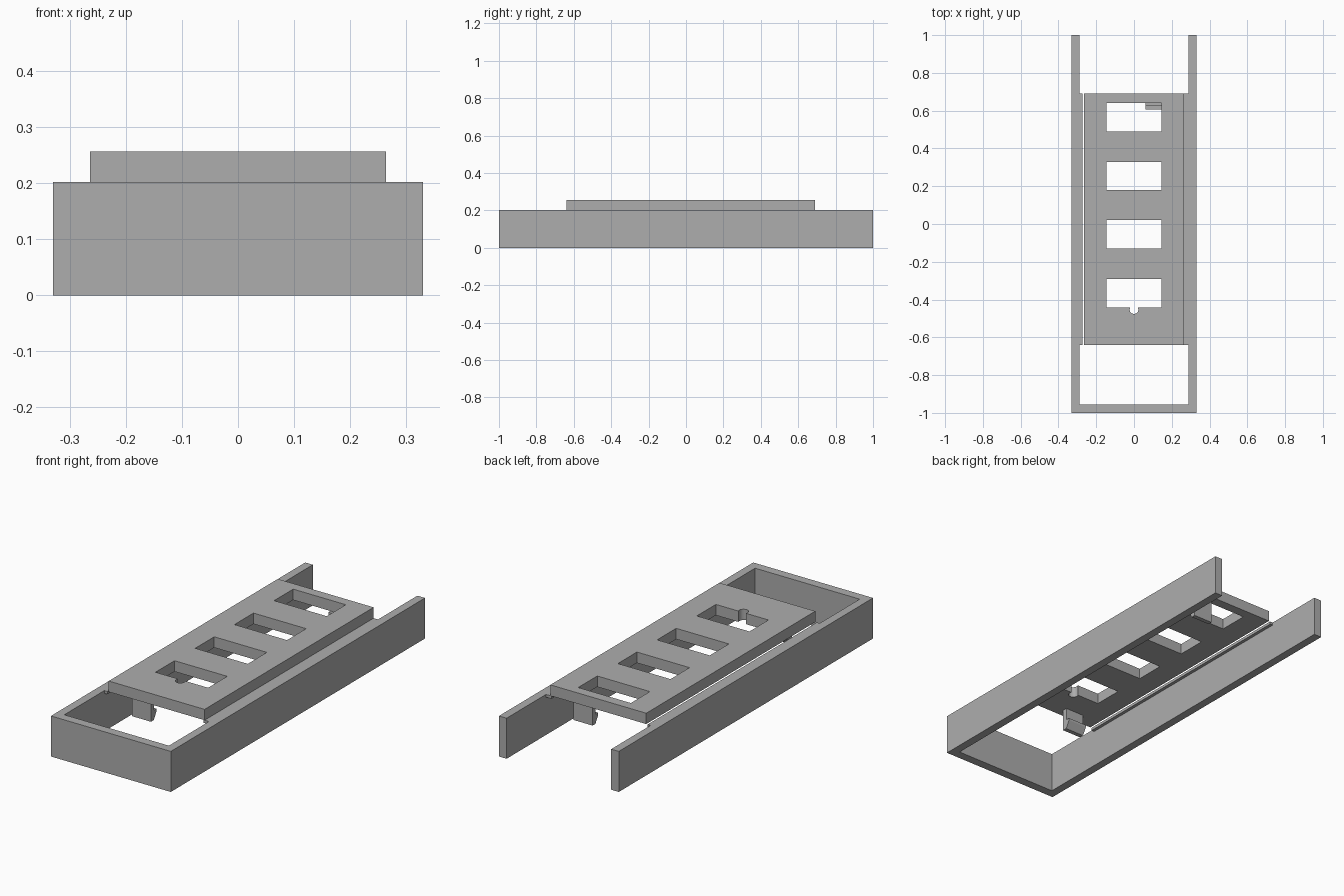
import bpy
import bmesh
import math
from mathutils import Matrix

cube = bpy.data.objects.get("Cube")
if cube:
    bpy.data.objects.remove(cube, do_unlink=True)

grey = bpy.data.materials.new("plain grey")
grey.use_nodes = True
colour = (0.42, 0.42, 0.42, 1)
grey.diffuse_color = colour
grey.node_tree.nodes["Principled BSDF"].inputs["Base Color"].default_value = colour


def rect(x0, x1, y0, y1):
    return [(x0, y0), (x1, y0), (x1, y1), (x0, y1)]


def extrude(name, outlines, low, high, matrix=Matrix()):
    """Fill closed outlines (inner ones become holes) and extrude from low to high."""
    curve = bpy.data.curves.new(name, "CURVE")
    curve.dimensions = "2D"
    curve.fill_mode = "BOTH"
    curve.extrude = (high - low) / 2
    for points in outlines:
        spline = curve.splines.new("POLY")
        spline.points.add(len(points) - 1)
        for p, (x, y) in zip(spline.points, points):
            p.co = (x, y, 0, 1)
        spline.use_cyclic_u = True
    helper = bpy.data.objects.new(name + " outline", curve)
    bpy.context.scene.collection.objects.link(helper)
    bpy.context.view_layer.update()
    evaluated = helper.evaluated_get(bpy.context.evaluated_depsgraph_get())
    mesh = bpy.data.meshes.new_from_object(evaluated)
    bpy.data.objects.remove(helper, do_unlink=True)
    mesh.transform(matrix @ Matrix.Translation((0, 0, (low + high) / 2)))

    bm = bmesh.new()
    bm.from_mesh(mesh)
    bmesh.ops.remove_doubles(bm, verts=bm.verts, dist=0.0001)
    bmesh.ops.recalc_face_normals(bm, faces=bm.faces)
    for face in bm.faces:
        face.smooth = False
        face.material_index = 0
    bm.to_mesh(mesh)
    bm.free()
    mesh.materials.clear()
    mesh.materials.append(grey)
    obj = bpy.data.objects.new(name, mesh)
    bpy.context.scene.collection.objects.link(obj)
    return obj


# U-shaped frame, open at the back
OUT, IN, TOP = 0.33, 0.288, 0.202
FRONT, BACK = -0.64, 0.69
extrude("frame", [[(-OUT, -1), (OUT, -1), (OUT, 1), (IN, 1),
                   (IN, -0.955), (-IN, -0.955), (-IN, 1), (-OUT, 1)]], 0, TOP)

# Thin ledges along the inner top edges of the frame
extrude("left_ledge", [rect(0.258, IN, FRONT, BACK)], TOP - 0.014, TOP)
extrude("right_ledge", [rect(-IN, -0.272, FRONT, BACK)], TOP - 0.014, TOP)

# Top plate with four windows, the front one with a round notch
W = 0.145
holes = [rect(-W, W, y - 0.075, y + 0.075) for y in (0.566, 0.254, -0.055, -0.367)]
notch = []
for i in range(17):
    a = math.radians(151 + i * 238 / 16)
    notch.append((0.023 * math.cos(a), -0.453 + 0.023 * math.sin(a)))
holes[3][1:1] = notch
extrude("top_plate", [rect(-0.264, 0.264, FRONT, BACK)] + holes, TOP, 0.256)

# Snap hooks under the plate: a side profile (y, z) swept along x
profile = [(0.649, TOP), (0.649, 0.092), (0.627, 0.092),
           (0.605, 0.128), (0.605, 0.14), (0.625, 0.14), (0.625, TOP)]
sweep = Matrix(((0, 0, 1, 0), (1, 0, 0, 0), (0, 1, 0, 0), (0, 0, 0, 1)))
middle = (FRONT + BACK) / 2
turn = Matrix.Translation((0, 2 * middle, 0)) @ Matrix.Rotation(math.pi, 4, "Z")
extrude("back_hook", [profile], 0.06, 0.165, sweep)
extrude("front_hook", [profile], 0.06, 0.165, turn @ sweep)
